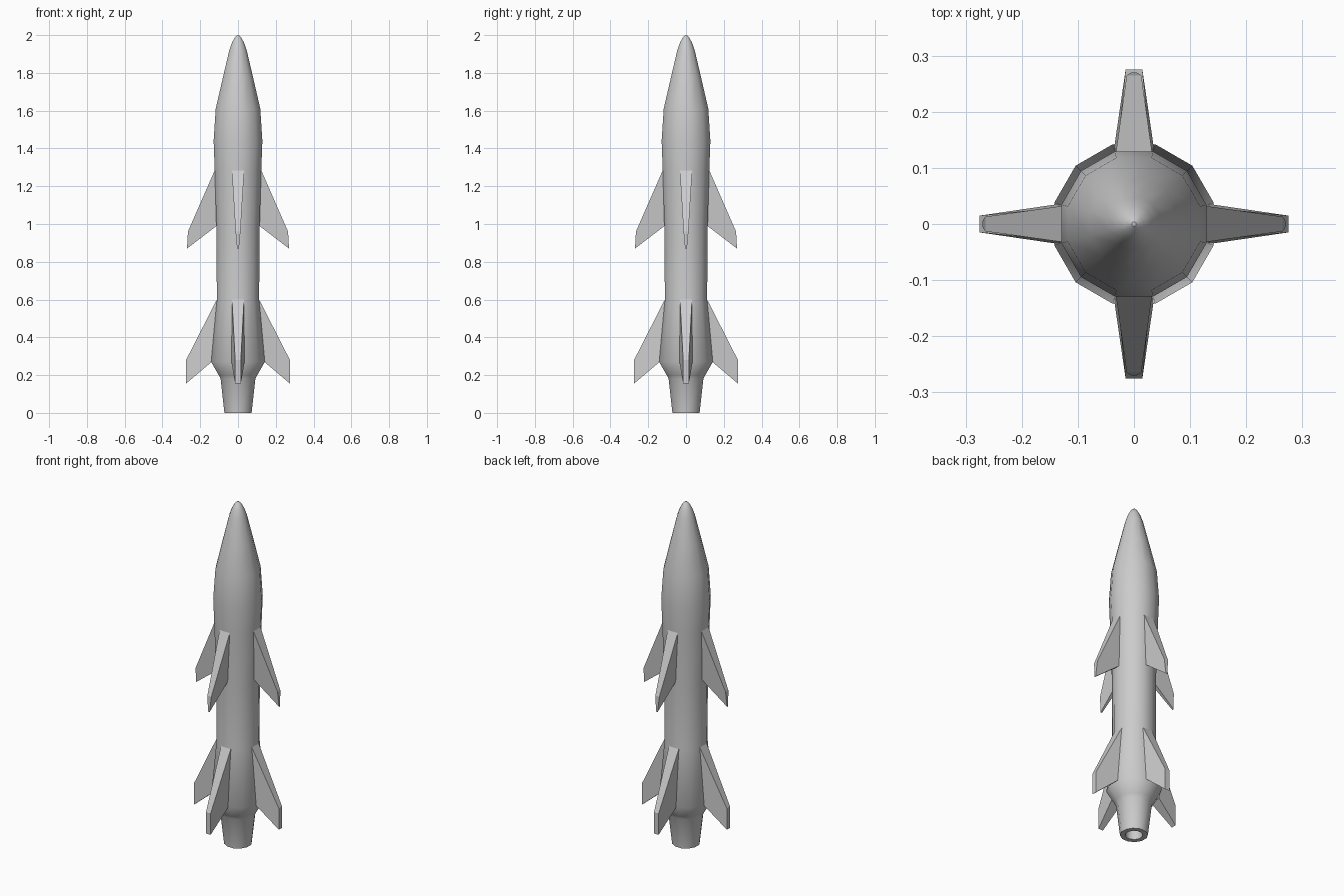
import bpy, bmesh, math

if "Cube" in bpy.data.objects:
    bpy.data.objects.remove(bpy.data.objects["Cube"])

SIDES = 12

grey = bpy.data.materials.new("light_grey")
grey.diffuse_color = (0.6, 0.6, 0.6, 1)
grey.use_nodes = True
grey.node_tree.nodes["Principled BSDF"].inputs["Base Color"].default_value = grey.diffuse_color


def finish(name, bm, angle):
    bmesh.ops.recalc_face_normals(bm, faces=bm.faces)
    me = bpy.data.meshes.new(name)
    bm.to_mesh(me)
    bm.free()
    me.materials.append(grey)
    ob = bpy.data.objects.new(name, me)
    bpy.context.collection.objects.link(ob)
    bpy.ops.object.select_all(action='DESELECT')
    ob.select_set(True)
    bpy.context.view_layer.objects.active = ob
    bpy.ops.object.shade_smooth_by_angle(angle=math.radians(angle))
    return ob


def lathe(name, profile):
    """Twelve-sided body from (half width, z) pairs, flats facing the axes."""
    bm = bmesh.new()
    rings = []
    for w, z in profile:
        r = w / math.cos(math.pi / SIDES)
        rings.append([bm.verts.new((r * math.cos((i + 0.5) * math.tau / SIDES),
                                    r * math.sin((i + 0.5) * math.tau / SIDES), z))
                      for i in range(SIDES)])
    for a, b in zip(rings, rings[1:]):
        for i in range(SIDES):
            j = (i + 1) % SIDES
            bm.faces.new((a[i], a[j], b[j], b[i]))
    bm.faces.new(rings[0])
    bm.faces.new(rings[-1])
    return finish(name, bm, 40)


def fin(name, outline, turn):
    """Tapered fin from four (distance, z, half thickness) corners."""
    bm = bmesh.new()
    c, s = math.cos(turn), math.sin(turn)
    left, right = [[bm.verts.new((x * c - side * t * s, x * s + side * t * c, z))
                    for x, z, t in outline] for side in (1, -1)]
    bm.faces.new(left)
    bm.faces.new(right)
    for i in range(4):
        j = (i + 1) % 4
        bm.faces.new((left[i], left[j], right[j], right[i]))
    return finish(name, bm, 20)


# Body: nozzle bore, exhaust cone, tail flare, tube and nose
lathe("body", [
    (0.035, 0.10), (0.045, 0.0), (0.072, 0.0), (0.092, 0.18), (0.102, 0.20),
    (0.142, 0.27), (0.112, 0.60), (0.114, 0.97), (0.123, 1.28), (0.129, 1.44),
    (0.118, 1.61), (0.079, 1.78), (0.046, 1.92), (0.032, 1.96), (0.017, 1.988),
    (0.004, 2.0)])

# Fin corners: leading root, leading tip, trailing tip, trailing root
UPPER = [(0.100, 1.337, 0.036), (0.265, 0.96, 0.013),
         (0.270, 0.87, 0.005), (0.100, 1.00, 0.014)]
LOWER = [(0.090, 0.643, 0.034), (0.275, 0.28, 0.015),
         (0.275, 0.155, 0.015), (0.090, 0.312, 0.042)]
for k in range(4):
    fin(f"upper_fin_{k + 1}", UPPER, k * math.pi / 2)
    fin(f"lower_fin_{k + 1}", LOWER, k * math.pi / 2)
